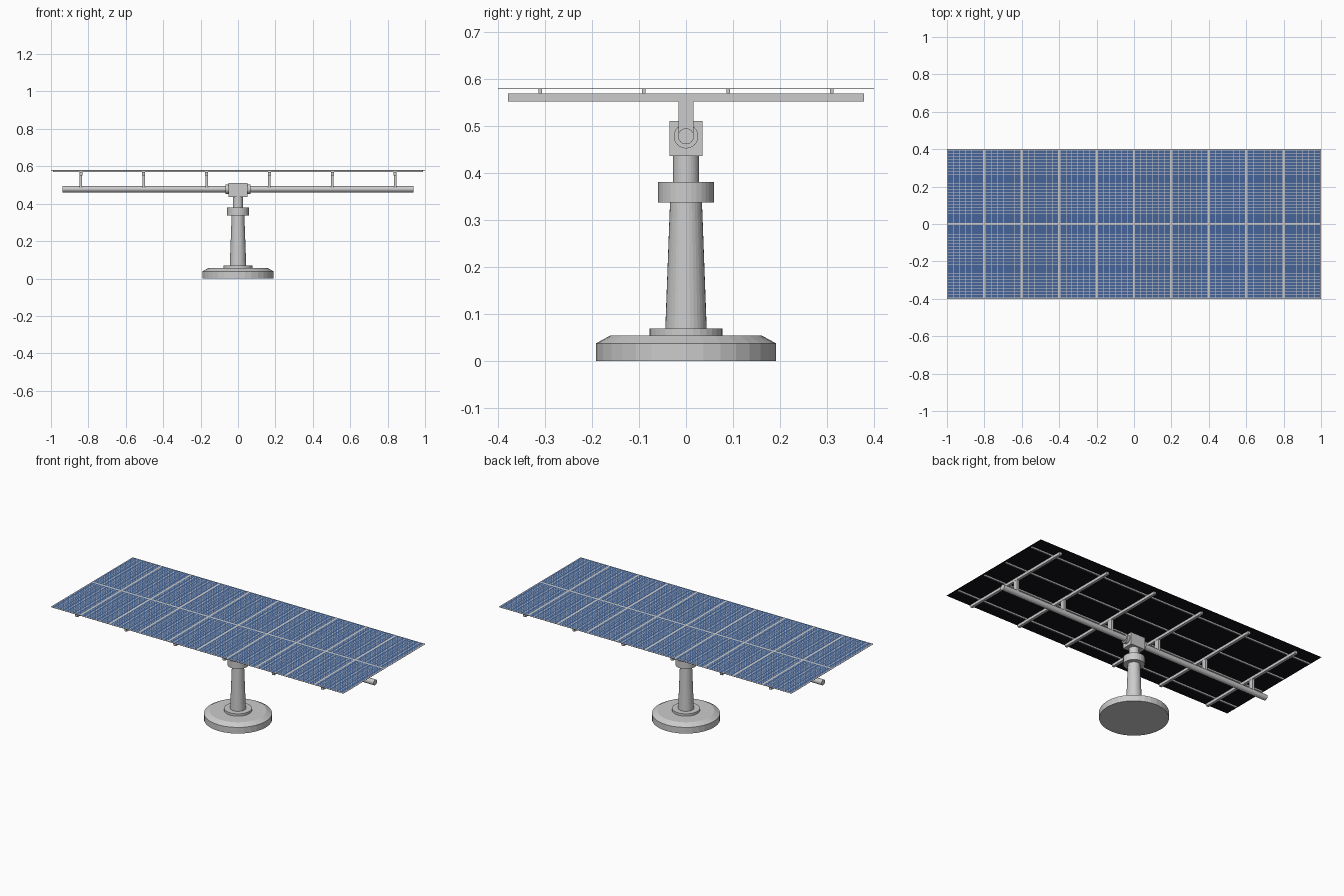
import bpy, bmesh, math
from mathutils import Matrix, Vector

if "Cube" in bpy.data.objects:
    bpy.data.objects.remove(bpy.data.objects["Cube"])


def finish(bm, name, color=None):
    bmesh.ops.recalc_face_normals(bm, faces=bm.faces)
    mesh = bpy.data.meshes.new(name)
    bm.to_mesh(mesh)
    bm.free()
    ob = bpy.data.objects.new(name, mesh)
    bpy.context.collection.objects.link(ob)
    if color:
        mat = bpy.data.materials.new(name + "_colour")
        mat.diffuse_color = (*color, 1)
        mat.use_nodes = True
        mat.node_tree.nodes["Principled BSDF"].inputs["Base Color"].default_value = mat.diffuse_color
        mesh.materials.append(mat)
    return ob


def add_box(bm, center, size):
    m = Matrix.Translation(center) @ Matrix.Diagonal((*size, 1))
    bmesh.ops.create_cube(bm, size=1, matrix=m)


def boxes(name, items, color=None):
    bm = bmesh.new()
    for center, size in items:
        add_box(bm, center, size)
    return finish(bm, name, color)


def lathe(name, r1, r2, z1, z2, sides=32):
    bm = bmesh.new()
    bmesh.ops.create_cone(bm, cap_ends=True, segments=sides, radius1=r1, radius2=r2,
                          depth=z2 - z1, matrix=Matrix.Translation((0, 0, (z1 + z2) / 2)))
    return finish(bm, name)


def x_cylinder(name, radius, length, sides=24):
    bm = bmesh.new()
    m = Matrix.Translation((0, 0, AXIS_Z)) @ Matrix.Rotation(math.pi / 2, 4, 'Y')
    bmesh.ops.create_cone(bm, cap_ends=True, segments=sides, radius1=radius,
                          radius2=radius, depth=length, matrix=m)
    return finish(bm, name)


def tiles(name, rects, z, color=None):
    # upward-facing flat rectangles given as x0, y0, x1, y1
    bm = bmesh.new()
    for x0, y0, x1, y1 in rects:
        bm.faces.new([bm.verts.new((x, y, z)) for x, y in
                      ((x0, y0), (x1, y0), (x1, y1), (x0, y1))])
    ob = finish(bm, name, color)
    if ob.data.polygons[0].normal.z < 0:
        ob.data.flip_normals()
    return ob


AXIS_Z = 0.478

# concrete foundation with chamfered top
bm = bmesh.new()
ring = [bm.verts.new(p) for p in ((0, 0, 0), (0.191, 0, 0), (0.191, 0, 0.038),
                                  (0.16, 0, 0.055), (0, 0, 0.055))]
edges = [bm.edges.new(pair) for pair in zip(ring, ring[1:])]
bmesh.ops.spin(bm, geom=ring + edges, cent=(0, 0, 0), axis=(0, 0, 1),
               angle=math.tau, steps=32)
bmesh.ops.remove_doubles(bm, verts=bm.verts, dist=1e-5)
finish(bm, "foundation")

# mast, stacked upward
lathe("foot_flange", 0.078, 0.078, 0.055, 0.069)
lathe("mast", 0.044, 0.034, 0.069, 0.337)
lathe("slew_ring", 0.059, 0.059, 0.337, 0.381)
lathe("neck", 0.028, 0.028, 0.381, 0.436)

# tilt drive and torque tube
boxes("drive_housing", [((0, 0, 0.473), (0.1, 0.07, 0.074))])
x_cylinder("bearing_collar", 0.026, 0.134)
x_cylinder("torque_tube", 0.017, 1.876)

# uprights, cross rafters and long purlins
xs = [(i - 2.5) * 0.336 for i in range(6)]
boxes("uprights", [((x, 0, 0.52), (0.014, 0.032, 0.07)) for x in xs])
boxes("rafters", [((x, 0, 0.5605), (0.016, 0.756, 0.017)) for x in xs])
boxes("purlins", [((0, y, 0.5735), (1.98, 0.008, 0.009))
                  for y in (-0.31, -0.09, 0.09, 0.31)])

# panels: dark backing, pale front sheet, blue half-cells
boxes("backsheet", [((0, 0, 0.5785), (2, 0.8, 0.001))], (0.006, 0.006, 0.009))
panels = [(-1 + i * 0.2, -0.4 + j * 0.4) for i in range(10) for j in range(2)]
tiles("panel_fronts", [(x, y, x + 0.2, y + 0.4) for x, y in panels], 0.5797)
COLS, ROWS, RIM, GAP = 6, 24, 0.005, 0.0012
cw, ch = (0.2 - 2 * RIM) / COLS, (0.4 - 2 * RIM) / ROWS
cells = []
for px, py in panels:
    for c in range(COLS):
        for r in range(ROWS):
            x, y = px + RIM + c * cw, py + RIM + r * ch
            cells.append((x + GAP, y + GAP, x + cw - GAP, y + ch - GAP))
tiles("solar_cells", cells, 0.5805, (0.06, 0.13, 0.32))
